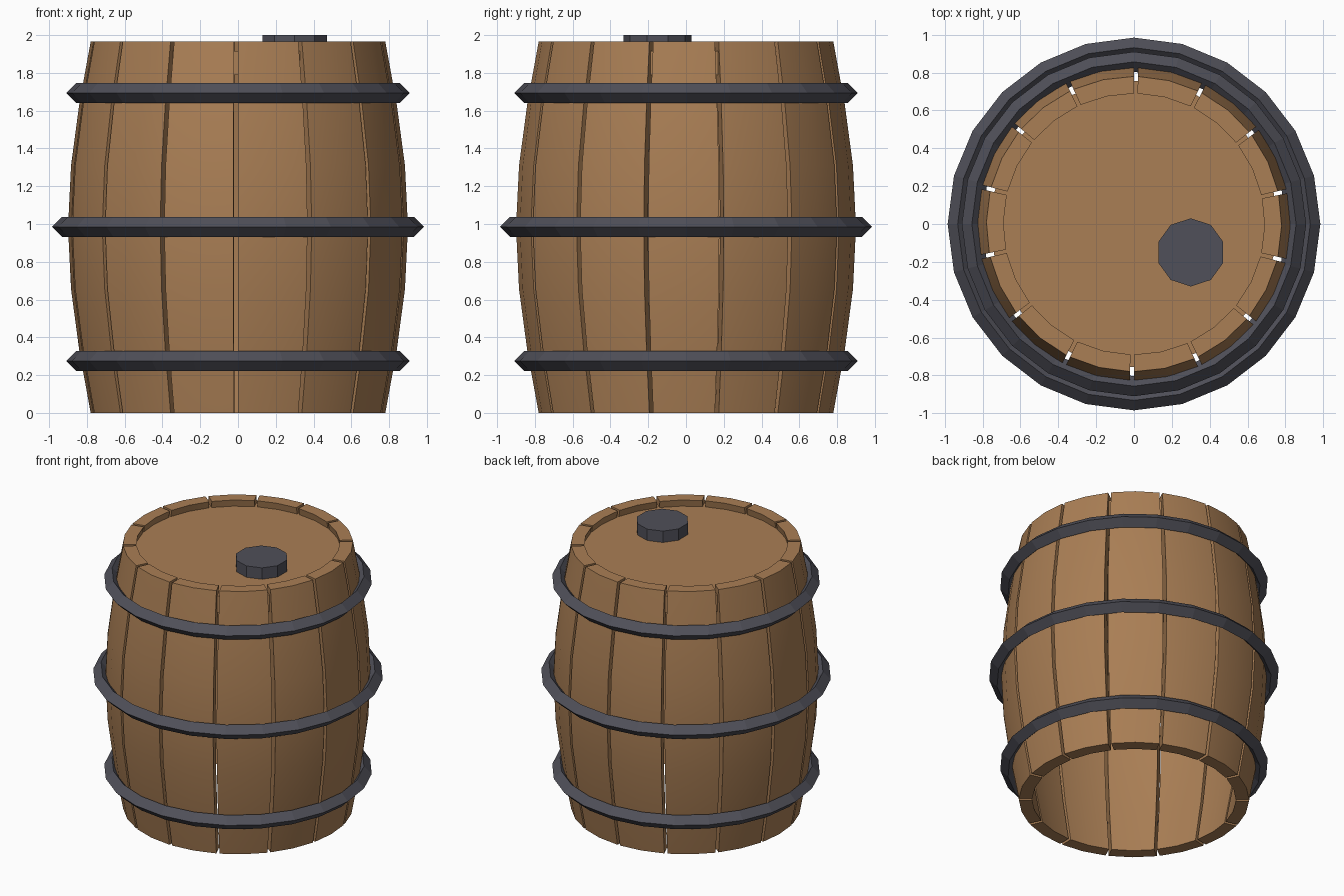
import bpy, bmesh, math

if "Cube" in bpy.data.objects:
    bpy.data.objects.remove(bpy.data.objects["Cube"])

def material(name, col):
    m = bpy.data.materials.new(name)
    m.diffuse_color = (*col, 1)
    m.use_nodes = True
    m.node_tree.nodes["Principled BSDF"].inputs["Base Color"].default_value = m.diffuse_color
    return m

wood = material("oak_wood", (0.40, 0.21, 0.09))
iron = material("dark_iron", (0.08, 0.08, 0.10))

HEIGHT, STAVES, GAP, THICK = 1.965, 14, math.radians(1.54), 0.09
ROWS, COLS = 6, 2

def finish(name, bm, mat, smooth):
    bmesh.ops.recalc_face_normals(bm, faces=bm.faces)
    me = bpy.data.meshes.new(name)
    bm.to_mesh(me)
    bm.free()
    me.materials.append(mat)
    ob = bpy.data.objects.new(name, me)
    bpy.context.collection.objects.link(ob)
    if smooth:
        bpy.ops.object.select_all(action='DESELECT')
        ob.select_set(True)
        bpy.context.view_layer.objects.active = ob
        bpy.ops.object.shade_smooth_by_angle(angle=math.radians(30))
    return ob

# staves: bulging curved planks with narrow gaps between them
def stave(i):
    bm = bmesh.new()
    step = 2 * math.pi / STAVES
    a0 = math.pi / 2 + i * step
    width = step - GAP
    rows = []
    for r in range(ROWS + 1):
        t = r / ROWS
        radius = 0.78 + 0.12 * math.sin(math.pi * t)
        loop = []
        for rad, cols in ((radius, range(COLS + 1)), (radius - THICK, range(COLS, -1, -1))):
            for c in cols:
                a = a0 + width * c / COLS
                loop.append(bm.verts.new((rad * math.cos(a), rad * math.sin(a), HEIGHT * t)))
        rows.append(loop)
    n = len(rows[0])
    for lo, hi in zip(rows, rows[1:]):
        for k in range(n):
            bm.faces.new((lo[k], lo[(k + 1) % n], hi[(k + 1) % n], hi[k]))
    for loop in (rows[0], rows[-1]):
        for c in range(COLS):
            bm.faces.new((loop[c], loop[c + 1], loop[n - 2 - c], loop[n - 1 - c]))
    finish(f"stave_{i + 1}", bm, wood, True)

for i in range(STAVES):
    stave(i)

# hoops: faceted rings with a diamond cross-section
def hoop(name, radius, z, minor=0.053, seg=24):
    bm = bmesh.new()
    rings = []
    for s in range(seg):
        a = 2 * math.pi * s / seg
        ring = []
        for k in range(4):
            rad = radius + minor * math.cos(k * math.pi / 2)
            ring.append(bm.verts.new((rad * math.cos(a), rad * math.sin(a),
                                      z + minor * math.sin(k * math.pi / 2))))
        rings.append(ring)
    for s in range(seg):
        p, q = rings[s], rings[(s + 1) % seg]
        for k in range(4):
            bm.faces.new((p[k], q[k], q[(k + 1) % 4], p[(k + 1) % 4]))
    finish(name, bm, iron, False)

hoop("lower_hoop", 0.857, 0.275)
hoop("middle_hoop", 0.932, 0.985)
hoop("upper_hoop", 0.857, 1.693)

# lid and bung: simple discs
def disc(name, x, y, z0, z1, radius, seg, mat):
    bm = bmesh.new()
    bot, top = [], []
    for s in range(seg):
        a = math.pi / 2 + 2 * math.pi * s / seg
        px, py = x + radius * math.cos(a), y + radius * math.sin(a)
        bot.append(bm.verts.new((px, py, z0)))
        top.append(bm.verts.new((px, py, z1)))
    bm.faces.new(bot)
    bm.faces.new(top)
    for s in range(seg):
        e = (s + 1) % seg
        bm.faces.new((bot[s], bot[e], top[e], top[s]))
    finish(name, bm, mat, False)

disc("lid", 0, 0, 1.79, 1.915, 0.757, 28, wood)
disc("bung", 0.30, -0.15, 1.88, 2.0, 0.18, 10, iron)
